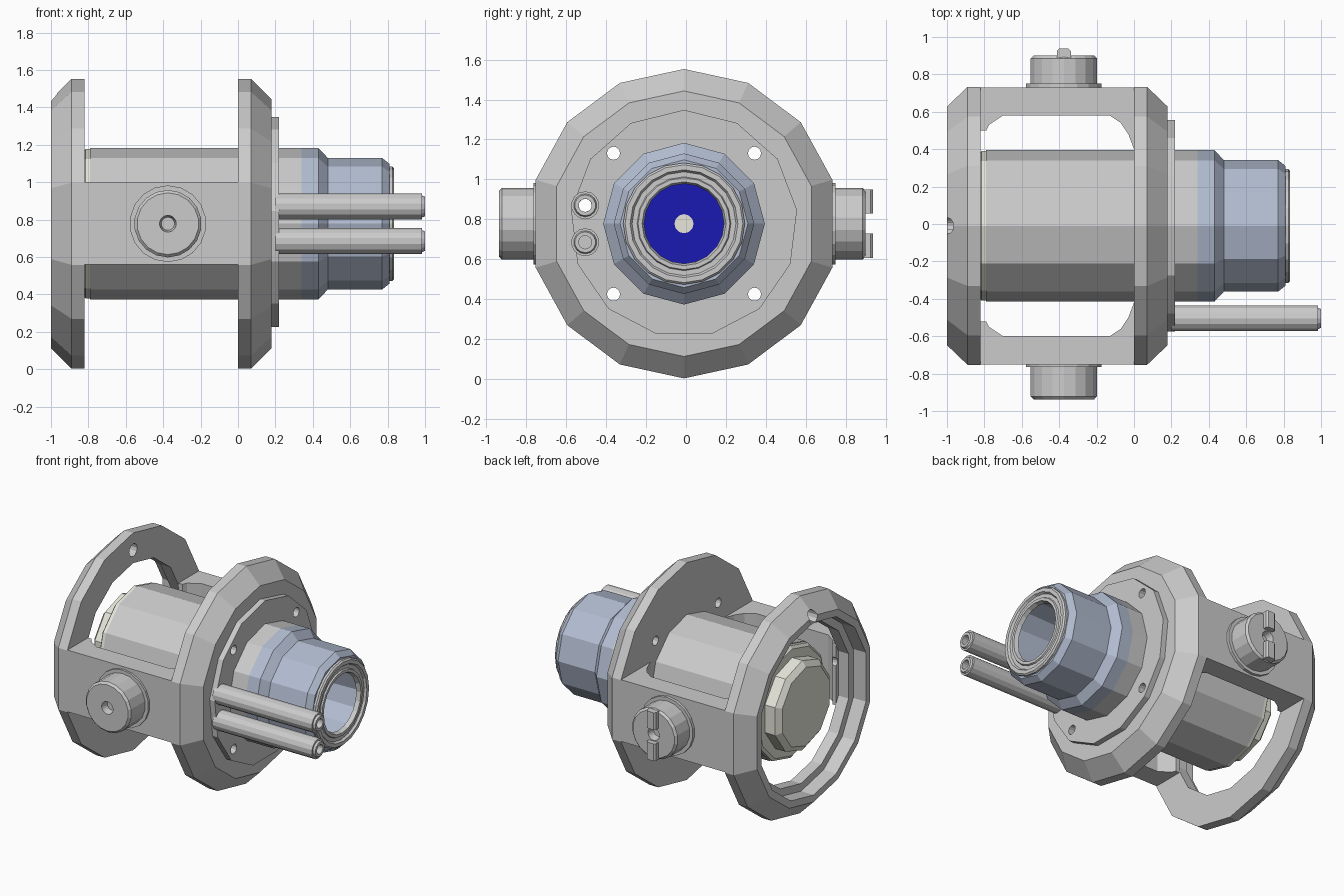
import bpy, bmesh, math
from mathutils import Matrix, Vector

if "Cube" in bpy.data.objects:
    bpy.data.objects.remove(bpy.data.objects["Cube"])

CY, CZ = -0.01, 0.778          # optical axis, running along x


def material(name, rgb):
    m = bpy.data.materials.new(name)
    m.diffuse_color = (*rgb, 1)
    m.use_nodes = True
    m.node_tree.nodes["Principled BSDF"].inputs["Base Color"].default_value = m.diffuse_color
    return m


STEEL_BLUE = material("steel_blue", (0.45, 0.51, 0.64))
CREAM = material("cream", (0.80, 0.80, 0.72))
DEEP_BLUE = material("deep_blue", (0.01, 0.01, 0.45))


def finish(name, bm, mat=None):
    bmesh.ops.recalc_face_normals(bm, faces=bm.faces)
    me = bpy.data.meshes.new(name)
    bm.to_mesh(me)
    bm.free()
    ob = bpy.data.objects.new(name, me)
    bpy.context.collection.objects.link(ob)
    if mat:
        me.materials.append(mat)
    return ob


def regular(n):
    return [90 + 360 * i / n for i in range(n)]


def sweep(bm, profile, angles, ring=False, y=CY, z=CZ):
    """Turn (x, radius) points around the x axis; ring=True closes the profile."""
    loops = []
    for x, r in profile:
        loops.append([bm.verts.new((x, y + r * math.cos(math.radians(a)),
                                    z + r * math.sin(math.radians(a)))) for a in angles])
    n = len(angles)
    for k in range(len(loops) if ring else len(loops) - 1):
        a, b = loops[k], loops[(k + 1) % len(loops)]
        for i in range(n):
            j = (i + 1) % n
            bm.faces.new((a[i], a[j], b[j], b[i]))
    if not ring:
        bm.faces.new(loops[0])
        bm.faces.new(loops[-1])


def turned(name, profile, angles, ring=False, mat=None, y=CY, z=CZ):
    bm = bmesh.new()
    sweep(bm, profile, angles, ring, y, z)
    return finish(name, bm, mat)


def prism(name, outline, z0, z1):
    bm = bmesh.new()
    f = bm.faces.new([bm.verts.new((x, y, z0)) for x, y in outline])
    up = bmesh.ops.extrude_face_region(bm, geom=[f])["geom"]
    bmesh.ops.translate(bm, vec=(0, 0, z1 - z0),
                        verts=[v for v in up if isinstance(v, bmesh.types.BMVert)])
    return finish(name, bm)


# yoke outline: round plate with wide flats on both sides
half = [16.5, 41, 65.5, 90, 114.5, 139, 163.5]
FRAME = half + [a + 180 for a in half]

front_flange = turned("front_flange", [(0, .775), (.07, .775), (.18, .665)], FRAME)
rear_ring = turned("rear_ring", [(-1, .665), (-.89, .775), (-.82, .775), (-.82, .56),
                                 (-.9, .56), (-.9, .615), (-1, .615)], FRAME, ring=True)
mount_plate = turned("mount_plate", [(.18, .57), (.22, .57)], regular(13))

# side arms with rounded inner corners
arms = []
for side, s in (("left", -1), ("right", 1)):
    pts = [(0, .74), (-.82, .74), (-.82, .51), (-.79, .51), (-.775, .54), (-.70, .59),
           (-.13, .59), (-.07, .55), (-.03, .49), (0, .41)]
    arms.append(prism(side + "_arm", [(x, CY + s * y) for x, y in pts], .56, 1.0))

# drilled holes: four screws, one cable bore, one sight notch in the rear ring
bm = bmesh.new()
for sy in (-1, 1):
    for sz in (-1, 1):
        sweep(bm, [(-.1, .033), (.3, .033)], regular(12), y=CY + sy * .353, z=CZ + sz * .353)
sweep(bm, [(-1.1, .033), (.3, .033)], regular(12), y=-.505, z=.87)
sweep(bm, [(-1.1, .045), (-.7, .045)], regular(12), z=1.43)
drill = finish("drill_cutter", bm)
drill.hide_render = True
drill.hide_set(True)
for ob in [front_flange, rear_ring, mount_plate] + arms:
    mod = ob.modifiers.new("holes", "BOOLEAN")
    mod.object = drill
    mod.operation = "DIFFERENCE"
    mod.solver = "EXACT"

# motor body and its rear cap
turned("body", [(-.79, .405), (0, .405)], regular(12))
turned("rear_cap", [(-.83, .38), (-.815, .40), (-.79, .40)], regular(12), mat=CREAM)
turned("rear_cap_boss", [(-.94, .28), (-.91, .32), (-.83, .32)], regular(10), mat=CREAM)

# lens barrel
turned("barrel_collar", [(.22, .405), (.34, .405), (.34, .21), (.22, .21)],
       regular(12), ring=True)
turned("lens_barrel", [(.34, .405), (.43, .405), (.48, .352), (.77, .352), (.81, .32),
                       (.81, .23), (.34, .21)], regular(12), ring=True, mat=STEEL_BLUE)
turned("barrel_lip", [(.80, .305), (.825, .305), (.835, .295), (.835, .27), (.82, .26),
                      (.82, .235), (.83, .23), (.83, .21), (.80, .20)], regular(20), ring=True)
turned("lens_disc", [(.222, .20), (.24, .20)], regular(20), mat=DEEP_BLUE)
turned("lens_centre", [(.235, .048), (.243, .048)], regular(12), mat=CREAM)

# pair of tubes beside the barrel
for name, z, depth in (("upper_tube", .87, .2), ("lower_tube", .685, .9)):
    prof = [(.2, .07), (.985, .07), (.985, .058), (1.0, .052), (1.0, .033), (depth, .033)]
    turned(name, prof, regular(14), ring=(depth < .5), y=-.505, z=z)

# side knobs: built along x, then turned to face outwards


def knob_part(name, profile, s, ring=False, n=18):
    ob = turned(name, profile, regular(n), ring, y=0, z=0)
    ob.data.transform(Matrix.Translation((-.375, 0, CZ)) @ Matrix.Rotation(s * math.pi / 2, 4, "Z"))
    return ob


for side, s, y0, y1 in (("front", -1, .74, .937), ("back", 1, .725, .90)):
    knob_part(side + "_washer", [(y0 - .02, .205), (y0 + .025, .205)], s)
    knob_part(side + "_knob", [(y0, .18), (y1 - .015, .18), (y1, .165), (y1, .045),
                               (y1 - .05, .035)], s)

# raised tabs on the back knob
for name, s in (("lower_tab", -1), ("upper_tab", 1)):
    z = sorted((CZ + s * .05, CZ + s * .172))
    prism(name, [(-.412, .88), (-.338, .88), (-.338, .925), (-.35, .937),
                 (-.40, .937), (-.412, .925)], *z)
